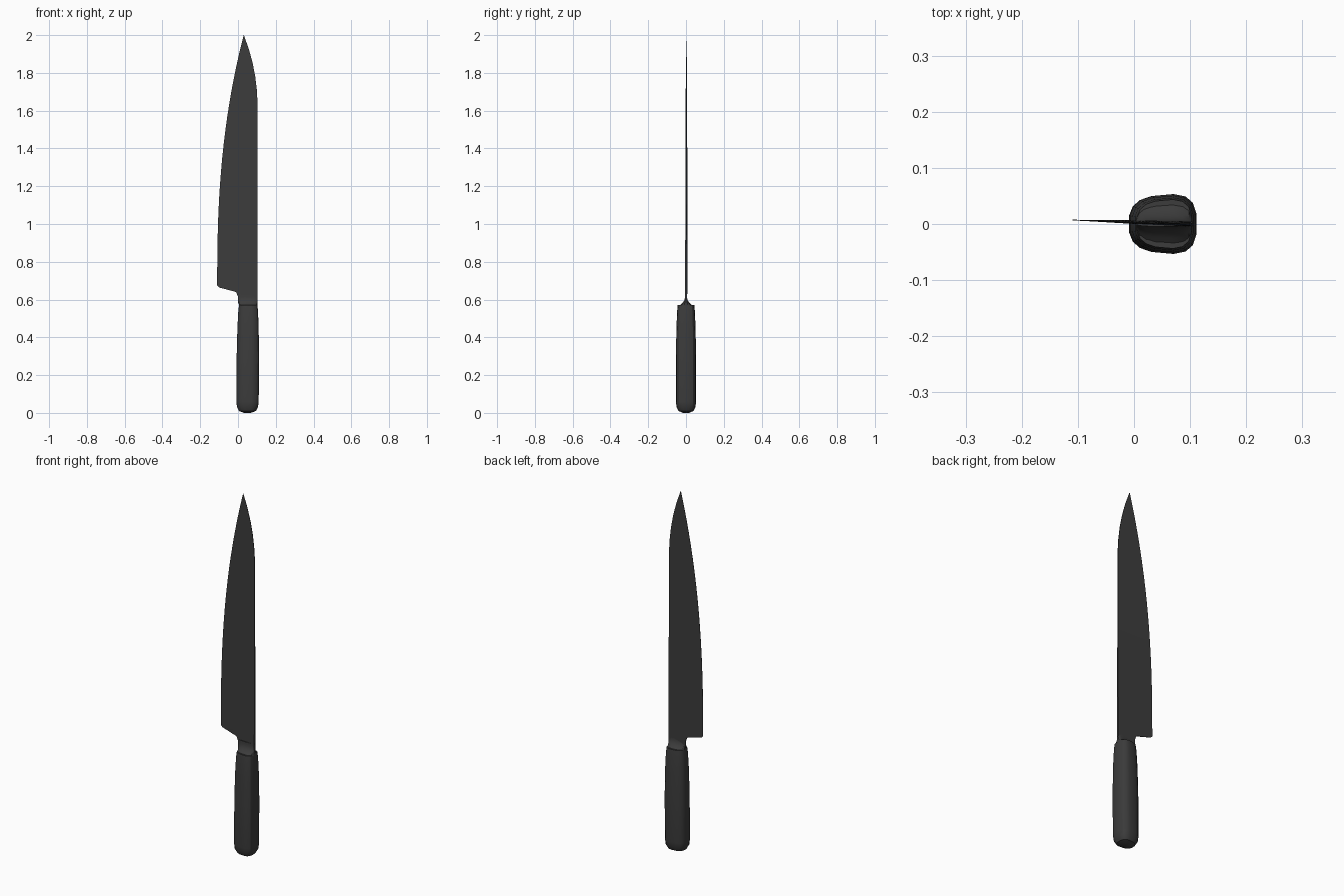
import bpy
import bmesh
from math import cos, sin, pi, copysign

default_cube = bpy.data.objects.get("Cube")
if default_cube:
    bpy.data.objects.remove(default_cube, do_unlink=True)

charcoal = bpy.data.materials.new("charcoal")
charcoal.use_nodes = True
charcoal.diffuse_color = (0.045, 0.045, 0.045, 1)
shader = charcoal.node_tree.nodes["Principled BSDF"]
shader.inputs["Base Color"].default_value = charcoal.diffuse_color


def loft(name, rings):
    """Skin a stack of equal rings and cap both ends."""
    bm = bmesh.new()
    rows = [[bm.verts.new(point) for point in ring] for ring in rings]
    for low, high in zip(rows, rows[1:]):
        for i in range(len(low)):
            # A negative index closes the ring
            bm.faces.new((low[i - 1], low[i], high[i], high[i - 1]))
    bm.faces.new(rows[0])
    bm.faces.new(rows[-1])
    bmesh.ops.recalc_face_normals(bm, faces=bm.faces)
    mesh = bpy.data.meshes.new(name)
    bm.to_mesh(mesh)
    bm.free()
    mesh.materials.append(charcoal)
    obj = bpy.data.objects.new(name, mesh)
    bpy.context.collection.objects.link(obj)
    bpy.ops.object.select_all(action="DESELECT")
    obj.select_set(True)
    bpy.context.view_layer.objects.active = obj
    bpy.ops.object.shade_smooth_by_angle(angle=pi / 6)


def soften(value):
    """Push a circle coordinate outward into a rounded square."""
    return copysign(abs(value) ** 0.7, value)


def grip_ring(z, width, depth, sides=16):
    """Rounded grip section, fuller on the spine side."""
    centre = 0.05 + 0.007 * z
    ring = []
    for i in range(sides):
        angle = 2 * pi * (i + 0.5) / sides
        across, along = soften(cos(angle)), soften(sin(angle))
        fullness = 0.95 + 0.1 * across
        ring.append((centre + width * across, depth * along * fullness, z))
    return ring


# Handle: one swelling profile with a shallow rounded butt
handle_profile = [(0, 0.3), (0.01, 0.75), (0.03, 0.94), (0.06, 1),
                  (0.3, 1), (0.45, 0.95), (0.54, 0.88), (0.57, 0.82)]
loft("handle", [grip_ring(z, 0.06 * scale, 0.055 * scale)
                for z, scale in handle_profile])

# Bolster: concave flare from the handle up to the thin blade neck
bolster_steps = [step / 6 for step in range(7)]
loft("bolster", [grip_ring(0.566 + 0.06 * t, 0.05, 0.005 + 0.036 * (1 - t) ** 3)
                 for t in bolster_steps])


HEEL, TIP, SPINE_BEND = 0.7, 2, 1.6
EDGE_X, SPINE_X, TIP_X = -0.11, 0.103, 0.03


def edge_x(z):
    """Cutting edge, sweeping from the heel to the tip."""
    return EDGE_X + (TIP_X - EDGE_X) * ((z - HEEL) / (TIP - HEEL)) ** 2.4


def spine_x(z):
    """Spine, straight and then curving down to the tip."""
    bend = max(0, (z - SPINE_BEND) / (TIP - SPINE_BEND))
    return SPINE_X + (TIP_X - SPINE_X) * bend ** 2.2


def blade_ring(edge, edge_z, spine, spine_z):
    """Wedge section leaning slightly backward toward the edge."""
    taper = min(1, max(0, (TIP - spine_z) / (TIP - HEEL)))
    thickness = 0.0006 + 0.004 * taper
    edge_thickness = 0.0006 if edge_z > HEEL or edge < -0.05 else 0.003
    ring = []
    for x, z, side in ((edge, edge_z, -edge_thickness),
                       (spine, spine_z, -thickness),
                       (spine, spine_z, thickness),
                       (edge, edge_z, edge_thickness)):
        ring.append((x, (SPINE_X - x) / 30 + side, z))
    return ring


# Blade: neck, slanted heel, then the curved outline
heel_outline = [(0, 0.58), (0, 0.615), (-0.01, 0.64), (-0.1, 0.664), (EDGE_X, 0.674)]
blade_rings = [blade_ring(x, z, SPINE_X, z) for x, z in heel_outline]
blade_steps = 18
for step in range(blade_steps + 1):
    z = HEEL + (TIP - HEEL) * step / blade_steps
    blade_rings.append(blade_ring(edge_x(z), z, spine_x(z) + 0.001, z))
loft("blade", blade_rings)
